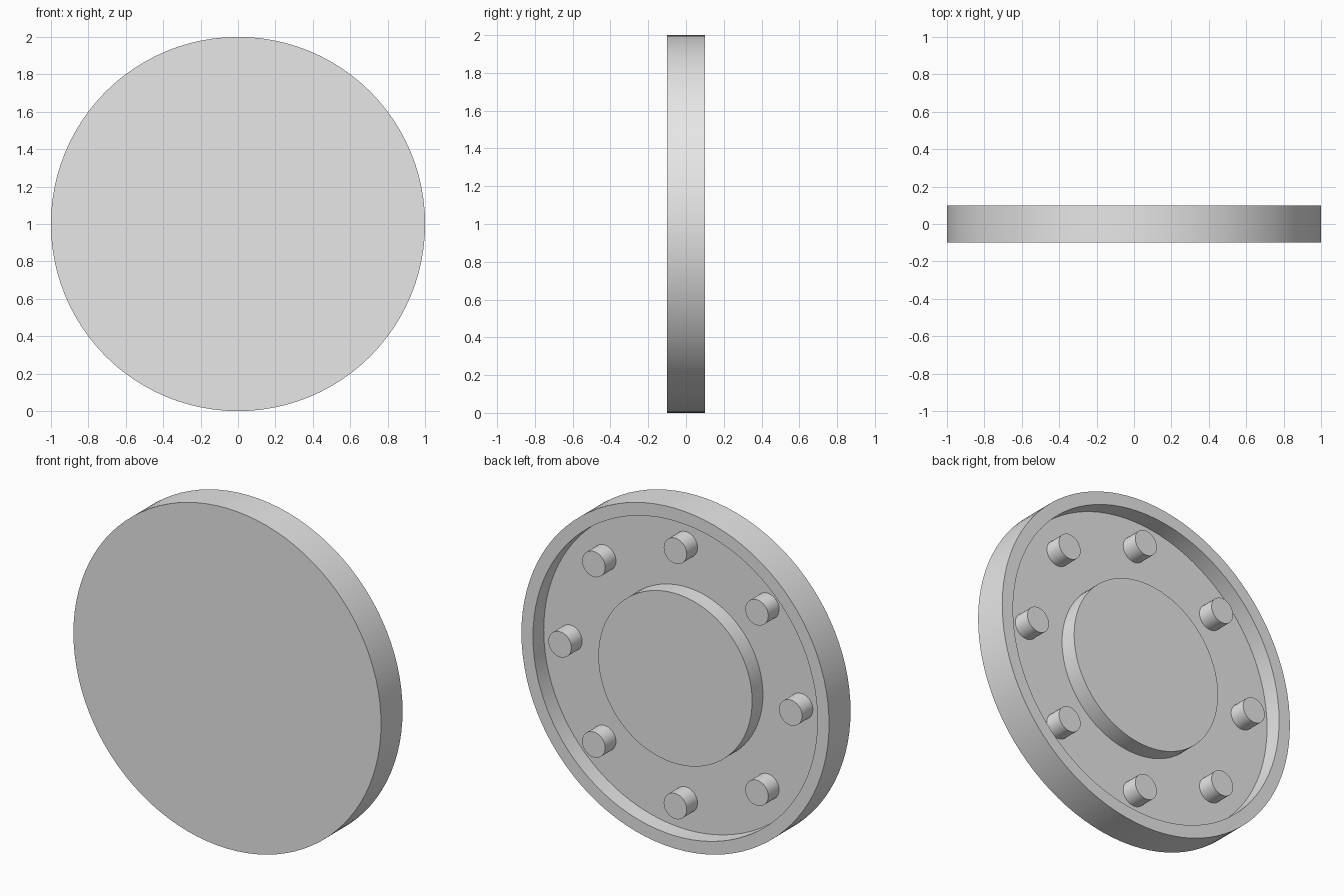
import bpy
import bmesh
from math import cos, sin, pi, radians
from mathutils import Vector

cube = bpy.data.objects.get("Cube")
if cube:
    bpy.data.objects.remove(cube, do_unlink=True)

grey = bpy.data.materials.new("light_grey")
grey.use_nodes = True
grey.diffuse_color = (0.8, 0.8, 0.8, 1)
grey.node_tree.nodes["Principled BSDF"].inputs["Base Color"].default_value = (0.8, 0.8, 0.8, 1)


def lathe(name, profile, steps, location):
    """Turn a (radius, depth) profile around the y axis."""
    bm = bmesh.new()
    verts = [bm.verts.new((r, y, 0)) for r, y in profile]
    edges = [bm.edges.new(pair) for pair in zip(verts, verts[1:])]
    bmesh.ops.spin(bm, geom=verts + edges, cent=(0, 0, 0), axis=(0, 1, 0),
                   angle=2 * pi, steps=steps, use_duplicate=False)
    bmesh.ops.remove_doubles(bm, verts=bm.verts, dist=0.0001)
    # Merge the fans at the centre into single flat discs
    bmesh.ops.dissolve_limit(bm, angle_limit=radians(0.5), verts=bm.verts, edges=bm.edges)
    bmesh.ops.recalc_face_normals(bm, faces=bm.faces)
    mesh = bpy.data.meshes.new(name)
    bm.to_mesh(mesh)
    bm.free()
    mesh.materials.append(grey)
    obj = bpy.data.objects.new(name, mesh)
    obj.location = location
    bpy.context.collection.objects.link(obj)
    bpy.ops.object.select_all(action="DESELECT")
    obj.select_set(True)
    bpy.context.view_layer.objects.active = obj
    bpy.ops.object.shade_smooth_by_angle(angle=radians(30))
    return obj


centre = Vector((0, 0, 1))

# Flat-fronted disc with a raised rim and central hub on its back
lathe("disc_with_rim_and_hub",
      [(0, -0.1), (1, -0.1), (1, 0.1), (0.925, 0.1),
       (0.925, 0), (0.5, 0), (0.5, 0.1), (0, 0.1)], 96, centre)

# Ring of round pegs between hub and rim
for i in range(8):
    a = i * pi / 4
    lathe(f"peg_{i + 1}", [(0, -0.01), (0.075, -0.01), (0.075, 0.1), (0, 0.1)], 32,
          centre + 0.75 * Vector((cos(a), 0, sin(a))))
